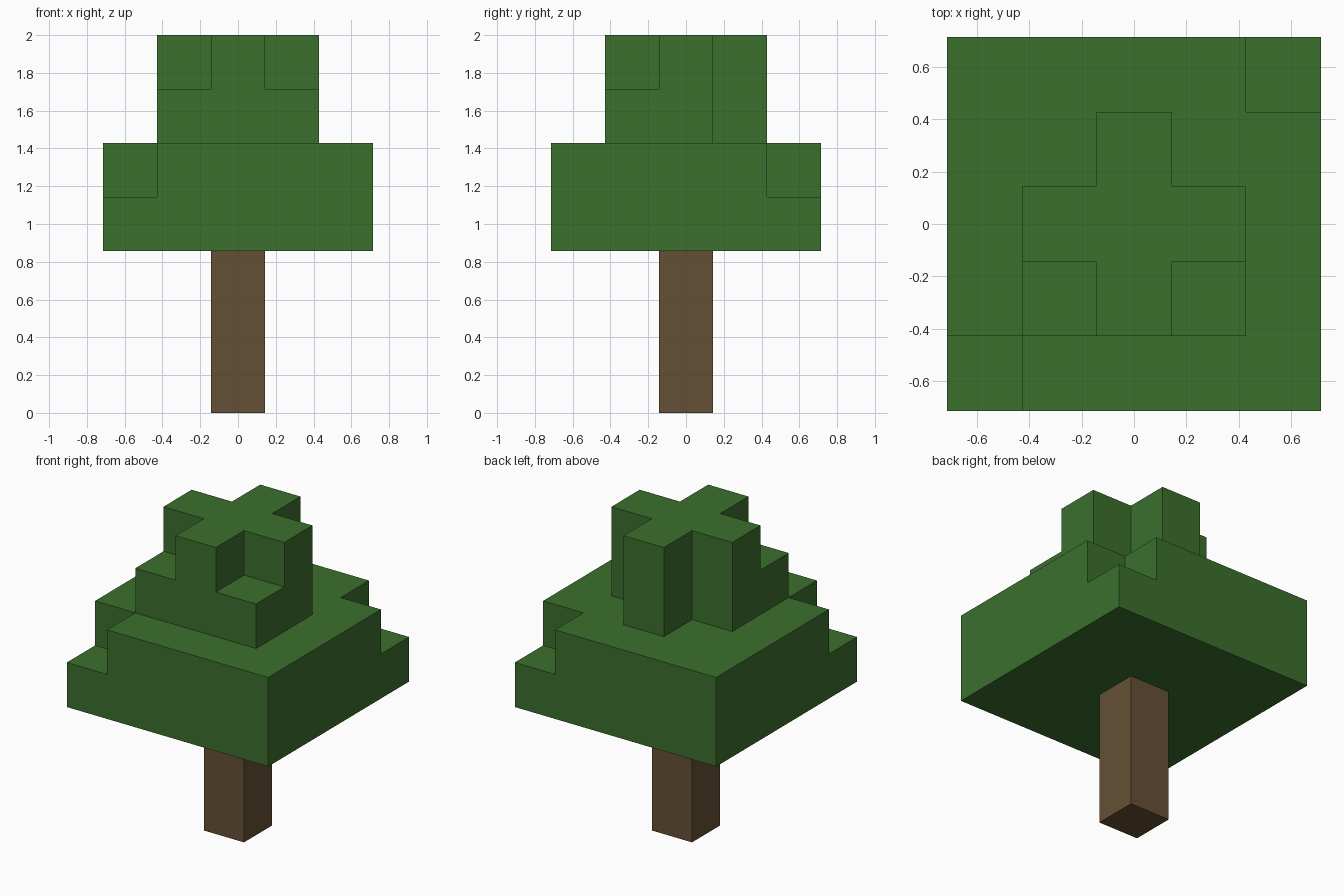
import bpy
import bmesh
from mathutils import Vector

cube = bpy.data.objects.get("Cube")
if cube:
    bpy.data.objects.remove(cube, do_unlink=True)

U = 2 / 7  # edge of one block; the tree is seven blocks tall


def material(name, rgb):
    mat = bpy.data.materials.new(name)
    mat.use_nodes = True
    color = (*rgb, 1)
    mat.diffuse_color = color
    mat.node_tree.nodes["Principled BSDF"].inputs["Base Color"].default_value = color
    return mat


def layer(radius, z, missing=()):
    """Square layer of block positions, less the missing corners."""
    span = range(-radius, radius + 1)
    return {(x, y, z) for x in span for y in span if (x, y) not in missing}


def block_mesh(name, blocks, mat):
    """One closed skin around a set of blocks, with no faces between neighbours."""
    bm = bmesh.new()
    for block in blocks:
        centre = Vector(block) + Vector((0, 0, 0.5))
        for axis in range(3):
            for sign in (-1, 1):
                normal = Vector((0, 0, 0))
                normal[axis] = sign
                if tuple(int(b + n) for b, n in zip(block, normal)) in blocks:
                    continue
                side = Vector((0, 0, 0))
                side[(axis + 1) % 3] = 1
                up = normal.cross(side)
                corners = [side + up, up - side, -side - up, side - up]
                bm.faces.new([bm.verts.new((centre + (normal + c) / 2) * U)
                              for c in corners])
    bmesh.ops.remove_doubles(bm, verts=bm.verts, dist=0.001)
    bmesh.ops.recalc_face_normals(bm, faces=bm.faces)
    mesh = bpy.data.meshes.new(name)
    bm.to_mesh(mesh)
    bm.free()
    mesh.materials.append(mat)
    obj = bpy.data.objects.new(name, mesh)
    bpy.context.collection.objects.link(obj)
    return obj


bark = material("bark brown", (0.130, 0.081, 0.034))
leaf = material("leaf green", (0.045, 0.162, 0.027))

# Trunk: a column of three blocks
block_mesh("trunk", {(0, 0, z) for z in range(3)}, bark)

# Canopy: two wide layers, then two narrow ones, with corners left out
back = [(-1, 1), (1, 1)]
front = [(-1, -1), (1, -1)]
canopy = (layer(2, 3)
          | layer(2, 4, [(-2, -2), (2, 2)])
          | layer(1, 5, back)
          | layer(1, 6, back + front))
block_mesh("canopy", canopy, leaf)
